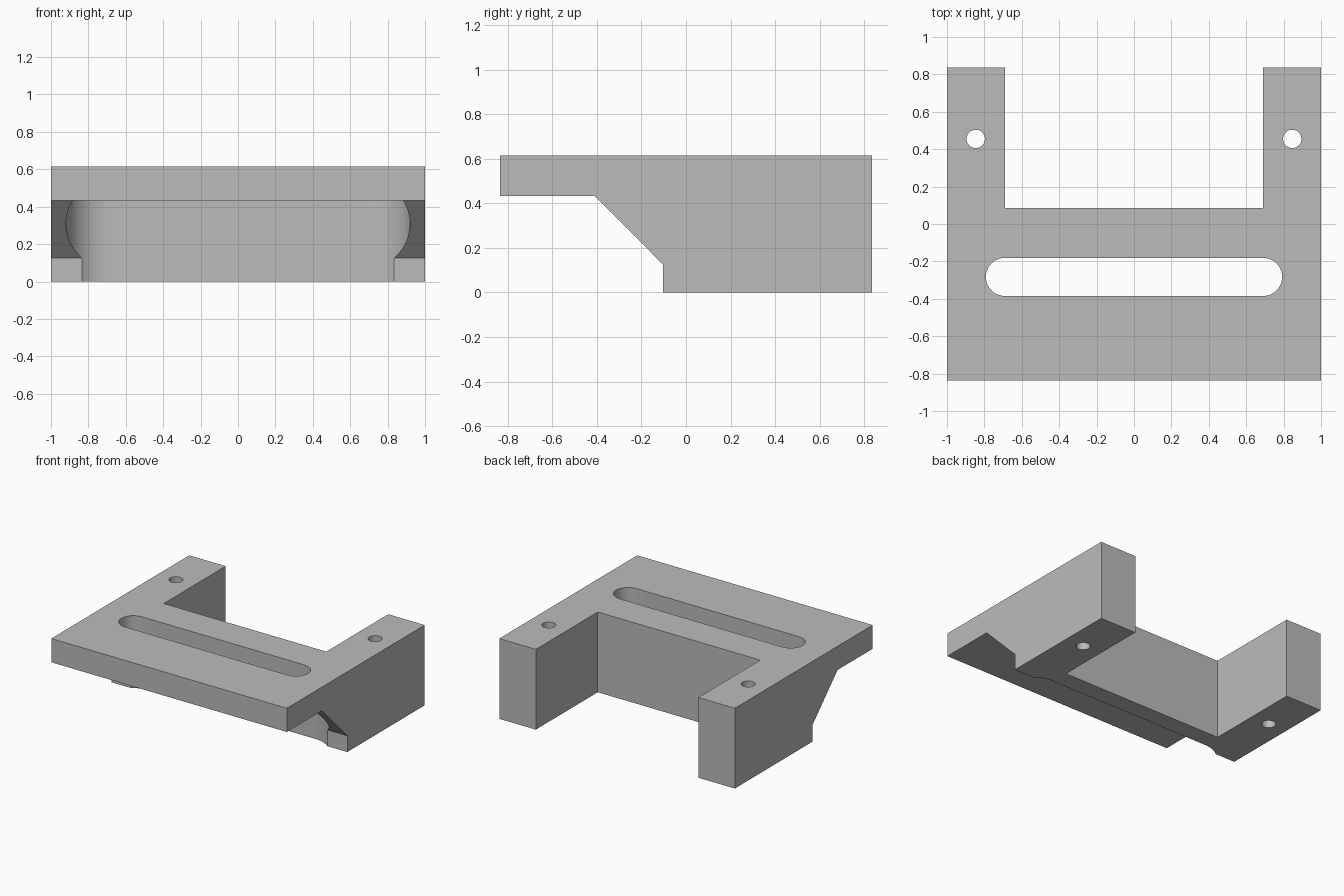
import bpy, bmesh, math
from mathutils import Vector

cube = bpy.data.objects.get("Cube")
if cube:
    bpy.data.objects.remove(cube, do_unlink=True)

TOP, SHELF = 0.616, 0.434          # plate top and underside
BACK = 0.836                       # half depth
SLOT_X, SLOT_Y = 0.69, -0.283      # centres of the slot's round ends

grey = bpy.data.materials.new("plain_grey")
grey.use_nodes = True
colour = (0.5, 0.5, 0.5, 1)
grey.diffuse_color = colour
grey.node_tree.nodes["Principled BSDF"].inputs["Base Color"].default_value = colour


def prism(name, points, offset):
    """Extrude a closed outline along the offset vector."""
    bm = bmesh.new()
    face = bm.faces.new([bm.verts.new(p) for p in points])
    out = bmesh.ops.extrude_face_region(bm, geom=[face])
    verts = [g for g in out["geom"] if isinstance(g, bmesh.types.BMVert)]
    bmesh.ops.translate(bm, verts=verts, vec=Vector(offset))
    bmesh.ops.recalc_face_normals(bm, faces=bm.faces)
    mesh = bpy.data.meshes.new(name)
    bm.to_mesh(mesh)
    bm.free()
    mesh.materials.append(grey)
    obj = bpy.data.objects.new(name, mesh)
    bpy.context.collection.objects.link(obj)
    return obj


def stadium(cx, cy, half, radius, z, steps=32):
    """Outline with round ends; half = 0 gives a circle."""
    pts = []
    for side in (1, -1):
        for i in range(steps + (half > 0)):
            a = math.pi * (i / steps - 0.5 * side)
            pts.append((cx + side * half + radius * math.cos(a),
                        cy + radius * math.sin(a), z))
    return pts


def cut(body, cutter):
    cutter.hide_render = True
    mod = body.modifiers.new(cutter.name, "BOOLEAN")
    mod.operation, mod.solver, mod.object = "DIFFERENCE", "EXACT", cutter
    bpy.context.view_layer.objects.active = body
    bpy.ops.object.modifier_apply(modifier=mod.name)
    bpy.data.objects.remove(cutter, do_unlink=True)


# Body: side profile with the overhanging shelf and sloped gusset
profile = [(-BACK, TOP), (-BACK, SHELF), (-0.41, SHELF),
           (-0.103, 0.125), (-0.103, 0), (BACK, 0), (BACK, TOP)]
bracket = prism("slotted_bracket", [(-1, y, z) for y, z in profile], (2, 0, 0))

# Rear notch between the two arms
notch = [(-0.69, 0.085, -1), (0.69, 0.085, -1), (0.69, 1, -1), (-0.69, 1, -1)]
cut(bracket, prism("notch_cutter", notch, (0, 0, 2)))

# Wide round-ended recess under the shelf, then the slot through it
cut(bracket, prism("recess_cutter",
                   stadium(0, SLOT_Y, SLOT_X, 0.23, SHELF), (0, 0, -1)))
cut(bracket, prism("slot_cutter",
                   stadium(0, SLOT_Y, SLOT_X, 0.102, -1), (0, 0, 2)))

# Bolt holes down through the arms
for side in (-1, 1):
    cut(bracket, prism("hole_cutter",
                       stadium(side * 0.846, 0.455, 0, 0.049, -1), (0, 0, 2)))

bpy.ops.object.select_all(action="DESELECT")
bracket.select_set(True)
bpy.context.view_layer.objects.active = bracket
bpy.ops.object.shade_smooth_by_angle(angle=math.radians(30))
